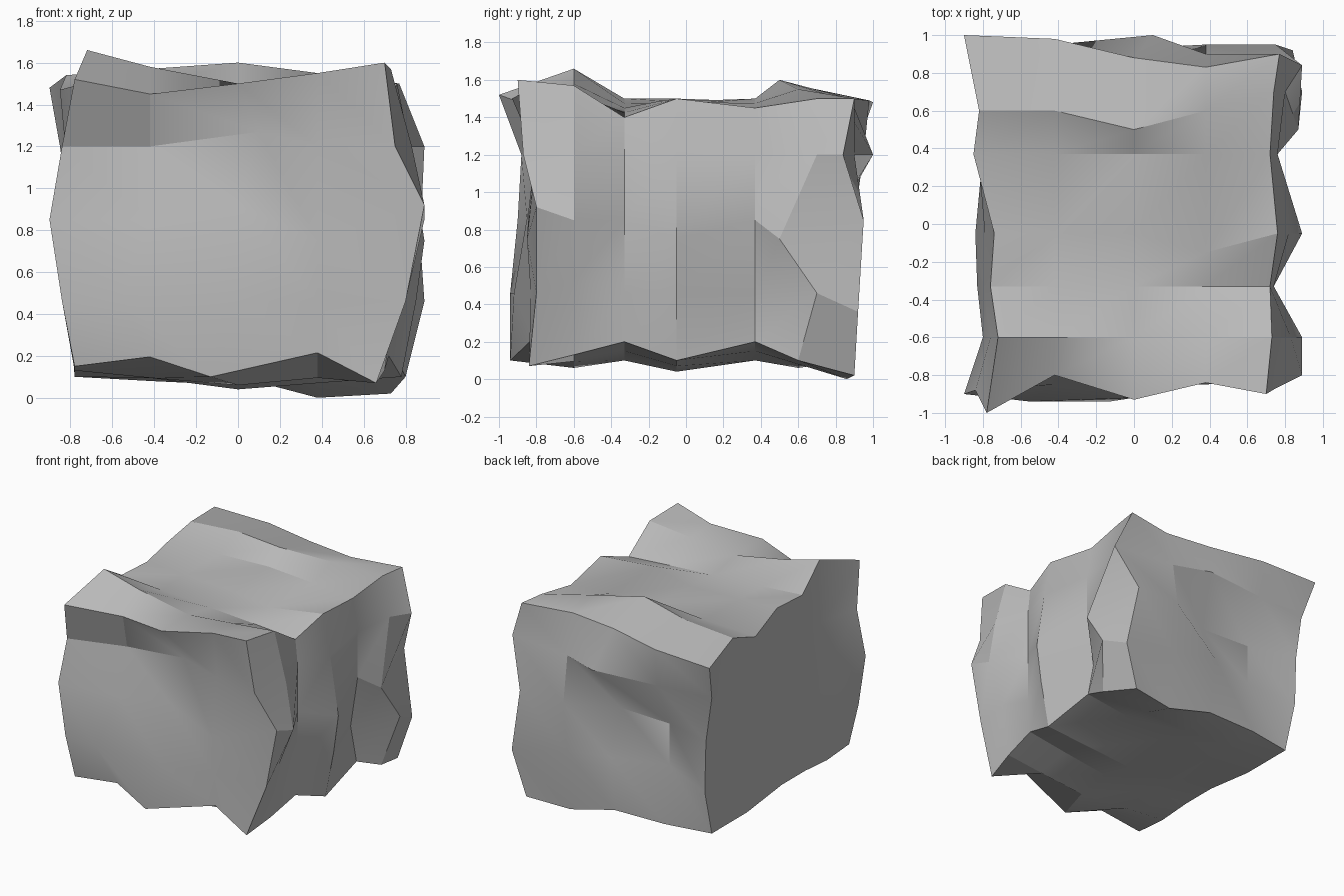
import bpy, bmesh
from itertools import product
from mathutils import Vector

if "Cube" in bpy.data.objects:
    bpy.data.objects.remove(bpy.data.objects["Cube"])

# Resting stations of the block grid along x, y and z
STATIONS = ((-.8, -.42, 0, .38, .8),
            (-.9, -.6, -.33, -.05, .37, .6, .9),
            (.1, .46, .85, 1.2, 1.5))
LAST = [len(stations) - 1 for stations in STATIONS]


def loft(profiles, t, n):
    """Blend evenly spaced profiles; t is 0..1 across them, n the point along."""
    f = t * (len(profiles) - 1)
    first = min(int(f), len(profiles) - 2)
    start, end = profiles[first][n], profiles[first + 1][n]
    return start + (end - start) * (f - first)


# Weathered top and underside: front-to-back heights, from right to left
top = [(1.52, 1.66, 1.5, 1.5, 1.47, 1.54, 1.48),
       (1.5, 1.5, 1.45, 1.47, 1.5, 1.6, 1.5),
       (1.6, 1.57, 1.4, 1.5, 1.45, 1.5, 1.5)]
underside = [(.15, .13, .15, .15, .1, .1, .1),
             (.1, .06, .1, .04, .1, .06, .1),
             (.07, .13, .2, .1, .2, .1, .02)]
# Flanks: front-to-back distances from the middle, bottom to top
right_flank = [[.78] * len(STATIONS[1]),
               (.9, .8, .83, .84, .8, .8, .8),
               (.78, .72, .76, .74, .85, .82, .9)]
left_flank = [(.66, .7, .72, .78, .75, .8, .73),
              (.8, .76, .74, .85, .7, .89, .84),
              (.89, .89, .74, .89, .76, .87, .75),
              (.75, .83, .74, .82, .76, .8, .89),
              (.7, .73, .72, .76, .72, .74, .77)]
# Front and back: right-to-left distances from the middle, bottom to top
front = [(.87, .87, .94, .82, .84),
         (.9, .94, .92, .83, .8),
         (.9, .85, .84, .85, .8),
         (.88, .75, .8, .8, .87),
         (1, .8, .93, .84, .9)]
back = [(.8, .86, .87, .86, .9),
        (.9, .8, .93, .9, .92),
        (.9, .8, .78, .95, .95),
        (.9, .95, 1, .9, .84),
        (1, .98, .88, .83, .9)]

# For each axis: low side, its direction, high side, axis across, axis along
SIDES = ((right_flank, -1, left_flank, 2, 1),
         (front, -1, back, 2, 0),
         (underside, 1, top, 0, 1))

# Grid points where ridges and creases wander sideways, by axis and amount
DRIFTS = (
    ("z", .07, [(1, 0, 0), (4, 0, 2), (2, 0, 2), (2, 0, 3),
                (2, 6, 1), (1, 6, 1), (4, 1, 1)]),
    ("z", .13, [(3, 0, 0)]),
    ("z", -.06, [(3, 6, 0), (1, 0, 4)]),
    ("z", -.1, [(4, 5, 2), (4, 6, 1), (4, 3, 2), (3, 0, 2)]),
    ("y", -.1, [(2, 5, 4), (3, 3, 4), (4, 5, 2)]),
    ("y", .1, [(4, 5, 1), (4, 5, 3), (4, 5, 4)]),
    ("x", -.13, [(2, 0, 0), (1, 0, 1)]),
    ("x", .1, [(2, 0, 3), (2, 6, 3)]))


def place(key):
    """Put a grid point on the relief of every side it belongs to."""
    point = Vector([STATIONS[axis][key[axis]] for axis in range(3)])
    for axis, (low, direction, high, across, along) in enumerate(SIDES):
        t = key[across] / LAST[across]
        if key[axis] == 0:
            point[axis] = direction * loft(low, t, key[along])
        elif key[axis] == LAST[axis]:
            point[axis] = loft(high, t, key[along])
    for name, amount, keys in DRIFTS:
        if key in keys:
            point["xyz".index(name)] += amount
    return point


# Build the shell of the block
bm = bmesh.new()
verts = {}
for key in product(*(range(last + 1) for last in LAST)):
    if any(key[axis] in (0, LAST[axis]) for axis in range(3)):
        verts[key] = bm.verts.new(place(key))
for axis in range(3):
    u, v = (axis + 1) % 3, (axis + 2) % 3
    for end, i, j in product((0, LAST[axis]), range(LAST[u]), range(LAST[v])):
        ring = []
        for du, dv in ((0, 0), (1, 0), (1, 1), (0, 1)):
            key = [end] * 3
            key[u], key[v] = i + du, j + dv
            ring.append(verts[tuple(key)])
        bm.faces.new(ring if end else ring[::-1])
mesh = bpy.data.meshes.new("stone_block")
bm.to_mesh(mesh)
bm.free()
stone = bpy.data.objects.new("stone_block", mesh)
bpy.context.collection.objects.link(stone)

# Plain grey stone
grey = bpy.data.materials.new("stone_grey")
grey.use_nodes = True
colour = (.5, .5, .5, 1)
grey.diffuse_color = colour
shader = grey.node_tree.nodes["Principled BSDF"]
shader.inputs["Base Color"].default_value = colour
mesh.materials.append(grey)

# Soft faces with crisp creases
bpy.ops.object.select_all(action='DESELECT')
stone.select_set(True)
bpy.context.view_layer.objects.active = stone
bpy.ops.object.shade_smooth_by_angle(angle=.4)
